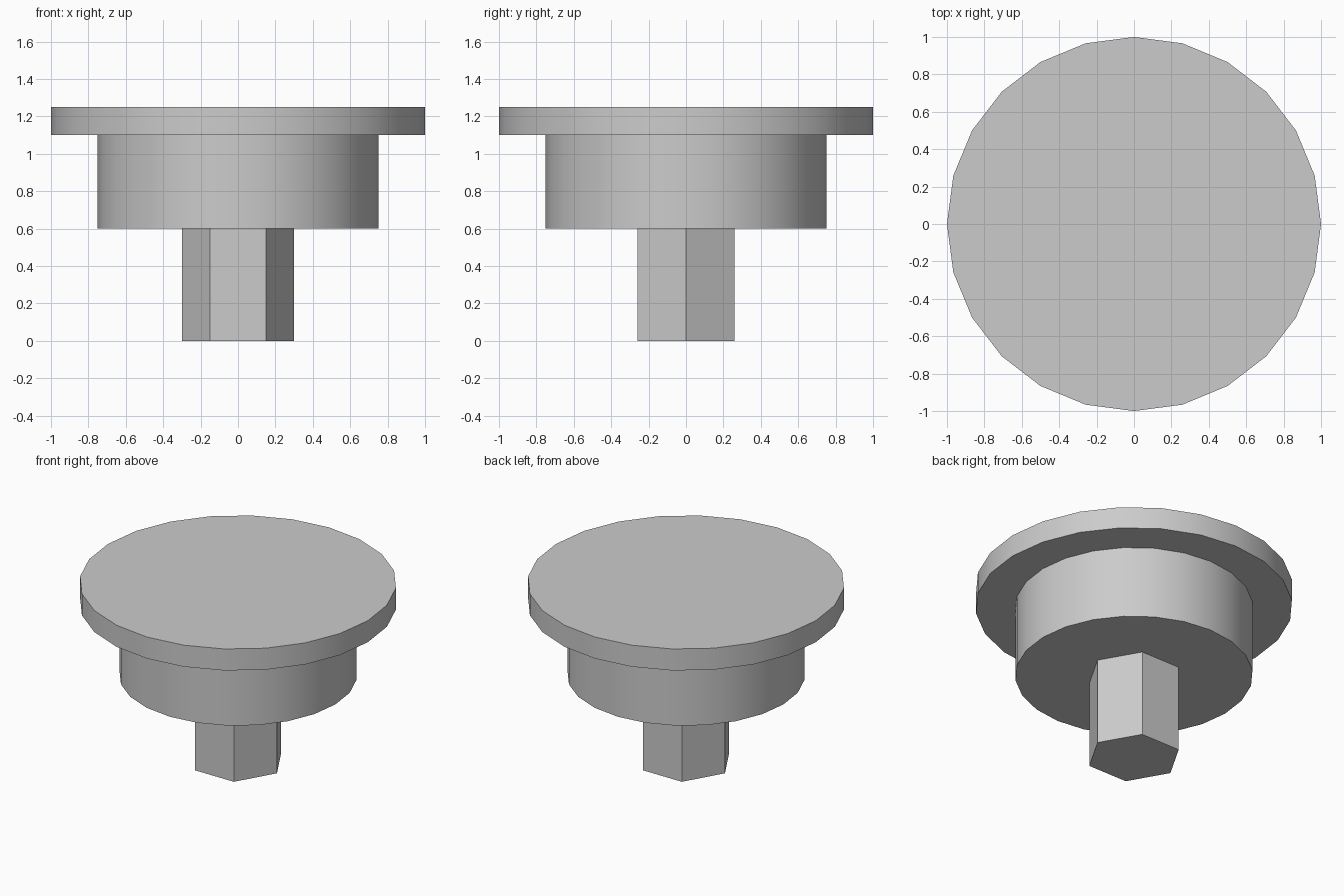
import bpy
import math

cube = bpy.data.objects.get("Cube")
if cube:
    bpy.data.objects.remove(cube, do_unlink=True)

# Single plain grey
grey = bpy.data.materials.new("light_grey")
grey.use_nodes = True
colour = (0.6, 0.6, 0.6, 1.0)
grey.diffuse_color = colour
grey.node_tree.nodes["Principled BSDF"].inputs["Base Color"].default_value = colour


def prism(name, sides, radius, bottom, top):
    """Upright prism with a corner on the +x axis."""
    bpy.ops.mesh.primitive_cylinder_add(
        vertices=sides, radius=radius, depth=top - bottom,
        location=(0, 0, (bottom + top) / 2), rotation=(0, 0, math.pi / 2))
    obj = bpy.context.object
    obj.name = name
    obj.data.name = name
    bpy.ops.object.transform_apply(location=False, rotation=True, scale=False)
    obj.data.materials.append(grey)
    bpy.ops.object.shade_smooth_by_angle(angle=math.radians(30))
    return obj


# Hexagonal stem, round body and wide flange cap
prism("hex_stem", 6, 0.30, 0.0, 0.60)
prism("round_body", 24, 0.75, 0.60, 1.10)
prism("flange_cap", 24, 1.0, 1.10, 1.25)
